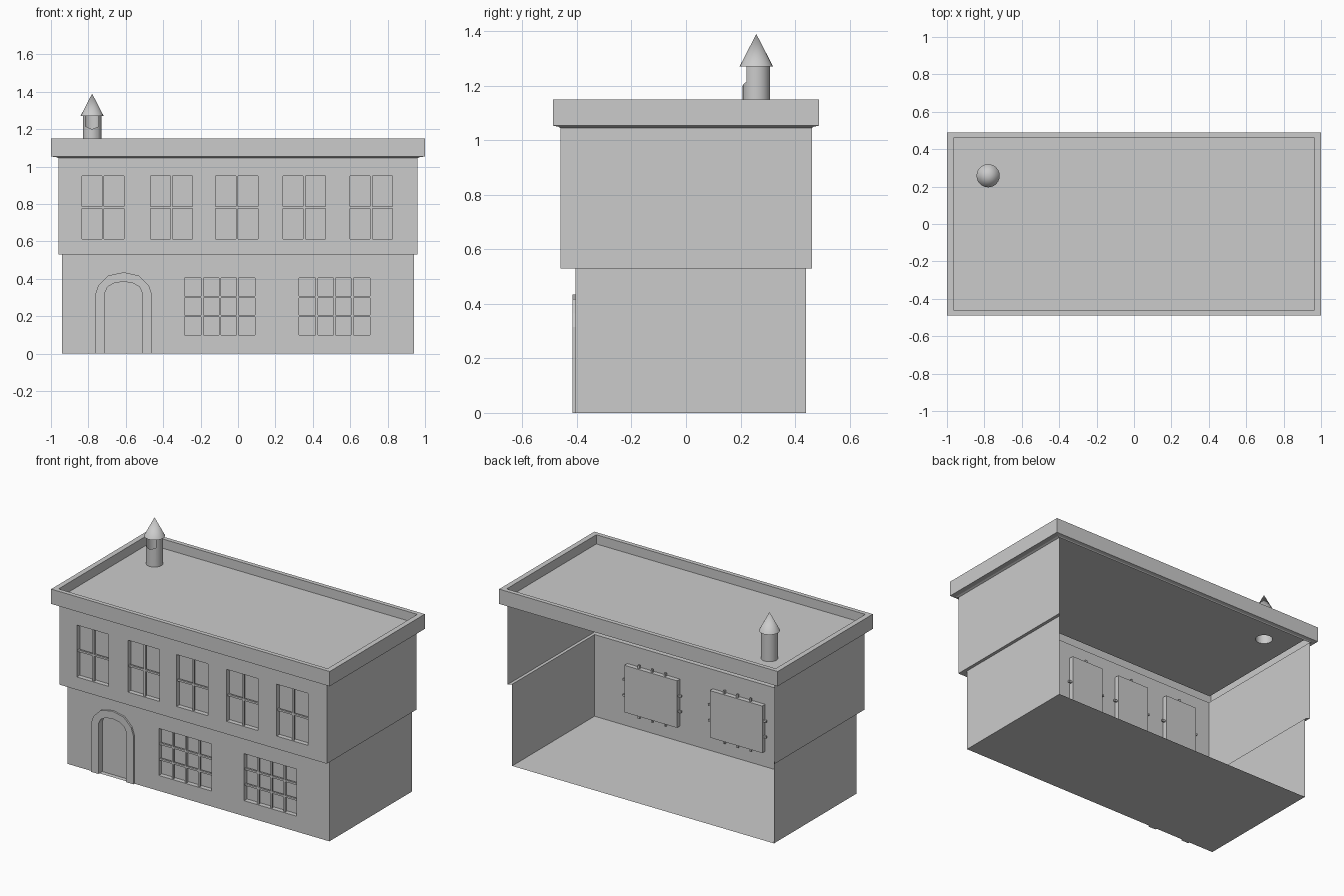
import bpy, bmesh, math
from mathutils import Vector

if "Cube" in bpy.data.objects:
    bpy.data.objects.remove(bpy.data.objects["Cube"])

RECESS = 0.03          # depth of window and door recesses
SHAFT = Vector((-0.78, 0.258))
DOOR_X = -0.612


def finish(name, bm, outward_from=None):
    bmesh.ops.remove_doubles(bm, verts=bm.verts, dist=1e-5)
    bmesh.ops.recalc_face_normals(bm, faces=bm.faces)
    if outward_from is not None:
        c = Vector(outward_from)
        bm.normal_update()
        if sum(f.calc_area() * f.normal.dot(f.calc_center_median() - c) for f in bm.faces) < 0:
            bmesh.ops.reverse_faces(bm, faces=bm.faces)
    me = bpy.data.meshes.new(name)
    bm.to_mesh(me)
    bm.free()
    ob = bpy.data.objects.new(name, me)
    bpy.context.collection.objects.link(ob)
    return ob


def poly(bm, pts):
    return bm.faces.new([bm.verts.new(p) for p in pts])


def strip(bm, a, b, closed=False):
    """Quads between two matching rows of points."""
    n = len(a)
    for i in range(n if closed else n - 1):
        j = (i + 1) % n
        poly(bm, [a[i], a[j], b[j], b[i]])


def fill(bm, loops, normal):
    """Flat sheet: first loop is the outline, the rest are holes."""
    edges = []
    for loop in loops:
        vs = [bm.verts.new(p) for p in loop]
        edges += [bm.edges.new((vs[i], vs[(i + 1) % len(vs)])) for i in range(len(vs))]
    bmesh.ops.triangle_fill(bm, edges=edges, use_beauty=True, use_dissolve=False, normal=normal)


def rect_xz(x0, x1, z0, z1, y):
    return [(x0, y, z0), (x1, y, z0), (x1, y, z1), (x0, y, z1)]


def rect_xy(hx, y0, y1, z):
    return [(-hx, y0, z), (hx, y0, z), (hx, y1, z), (-hx, y1, z)]


def box(bm, lo, hi):
    ret = bmesh.ops.create_cube(bm, size=1)
    for v in ret["verts"]:
        v.co = Vector([(l + h) / 2 + c * (h - l) for l, h, c in zip(lo, hi, v.co)])


def arch(half, y):
    """Mirror a half arch profile around the door centre."""
    left = [(DOOR_X - x, y, z) for x, z in half]
    right = [(DOOR_X + x, y, z) for x, z in reversed(half[:-1])]
    return left + right


def storey(bm, hx, yf, yb, z0, z1, windows, door=None):
    """Front sheet with recessed openings plus two side sheets; the back is open."""
    outline = [(-hx, yf, z0)] + (door or []) + [(hx, yf, z0), (hx, yf, z1), (-hx, yf, z1)]
    holes = [rect_xz(*w, yf) for w in windows]
    fill(bm, [outline] + holes, (0, -1, 0))
    for h in holes:
        back = [(x, y + RECESS, z) for x, y, z in h]
        strip(bm, h, back, True)
        poly(bm, back)
    if door:
        back = [(x, y + RECESS, z) for x, y, z in door]
        strip(bm, door, back)
        poly(bm, back)
    for s in (-hx, hx):
        poly(bm, [(s, yf, z0), (s, yb, z0), (s, yb, z1), (s, yf, z1)])


def glazing_bars(name, windows, yf, cols, rows):
    bm = bmesh.new()
    t, over = 0.006, 0.02
    y0, y1 = yf + 0.008, yf + 0.02
    for x0, x1, z0, z1 in windows:
        for i in range(1, cols):
            x = x0 + (x1 - x0) * i / cols
            box(bm, (x - t, y0, z0 - over), (x + t, y1, z1 + over))
        for i in range(1, rows):
            z = z0 + (z1 - z0) * i / rows
            box(bm, (x0 - over, y0, z - t), (x1 + over, y1, z + t))
    finish(name, bm)


LOW_F, LOW_B, UP_F, UP_B = -0.405, 0.44, -0.46, 0.462
low_windows = [(-0.285, 0.092, 0.10, 0.405), (0.327, 0.705, 0.10, 0.405)]
up_windows = [(c - 0.113, c + 0.113, 0.613, 0.95) for c in (-0.722, -0.355, -0.006, 0.354, 0.712)]
inner = [(0.1, 0), (0.1, 0.325), (0.085, 0.357), (0.05, 0.377), (0, 0.385)]
outer = [(0.152, 0), (0.152, 0.315), (0.135, 0.365), (0.083, 0.417), (0, 0.435)]

# Ground storey with floor
bm = bmesh.new()
storey(bm, 0.94, LOW_F, LOW_B, 0, 0.53, low_windows, arch(inner, LOW_F))
poly(bm, rect_xy(0.94, LOW_F, LOW_B, 0))
finish("ground_storey", bm, (0, 0.1, 0.3))
glazing_bars("ground_window_bars", low_windows, LOW_F, 4, 3)

# Upper storey with overhanging ledge
bm = bmesh.new()
storey(bm, 0.96, UP_F, UP_B, 0.53, 1.045, up_windows)
strip(bm, [(-0.94, LOW_B, 0.53), (-0.94, LOW_F, 0.53), (0.94, LOW_F, 0.53), (0.94, LOW_B, 0.53)],
      [(-0.96, UP_B, 0.53), (-0.96, UP_F, 0.53), (0.96, UP_F, 0.53), (0.96, UP_B, 0.53)])
finish("upper_storey", bm, (0, 0.1, 0.8))
glazing_bars("upper_window_bars", up_windows, UP_F, 2, 2)

# Raised door surround
bm = bmesh.new()
rows = [arch(inner, LOW_F), arch(inner, -0.416), arch(outer, -0.416), arch(outer, LOW_F)]
for a, b in zip(rows, rows[1:]):
    strip(bm, a, b)
for s in (-1, 1):
    poly(bm, [(DOOR_X + s * x, y, 0) for x, y in
              ((0.1, LOW_F), (0.1, -0.416), (0.152, -0.416), (0.152, LOW_F))])
finish("door_surround", bm, (DOOR_X, 0.3, 0.2))

# Cornice, parapet and sunken roof with a hole under the chimney
bm = bmesh.new()
profile = [(0.96, 0.461, 1.045), (0.972, 0.468, 1.05), (1.0, 0.488, 1.054), (1.0, 0.488, 1.15),
           (0.966, 0.46, 1.15), (0.966, 0.46, 1.09)]
rings = [rect_xy(hx, -hy, hy, z) for hx, hy, z in profile]
for a, b in zip(rings, rings[1:]):
    strip(bm, a, b, True)
SEG = 24
R = 0.05


def shaft_point(i, z, r=R):
    a = -math.pi / 2 + math.tau * i / SEG
    return (SHAFT.x + r * math.cos(a), SHAFT.y + r * math.sin(a), z)


fill(bm, [rings[-1], [shaft_point(i, 1.09) for i in range(SEG)]], (0, 0, 1))
finish("cornice_and_roof", bm, (0, 0, 0.6))

# Chimney shaft: open tube with a notch in front
bm = bmesh.new()
for i in range(-SEG // 2, SEG // 2):
    tops = [1.2 + 0.015 * abs(k) / 3 if -3 <= i < 3 else 1.27 for k in (i, i + 1)]
    poly(bm, [shaft_point(i, 1.09), shaft_point(i + 1, 1.09),
              shaft_point(i + 1, tops[1]), shaft_point(i, tops[0])])
shaft = finish("chimney_shaft", bm, (SHAFT.x, SHAFT.y, 1.18))

# Conical chimney cap
bm = bmesh.new()
base = [shaft_point(i, 1.27, 0.062) for i in range(SEG)]
poly(bm, base)
for i in range(SEG):
    poly(bm, [base[i], base[(i + 1) % SEG], (SHAFT.x, SHAFT.y, 1.39)])
cap = finish("chimney_cap", bm)

for ob in (shaft, cap):
    bpy.ops.object.select_all(action='DESELECT')
    ob.select_set(True)
    bpy.context.view_layer.objects.active = ob
    bpy.ops.object.shade_smooth_by_angle(angle=math.radians(30))
